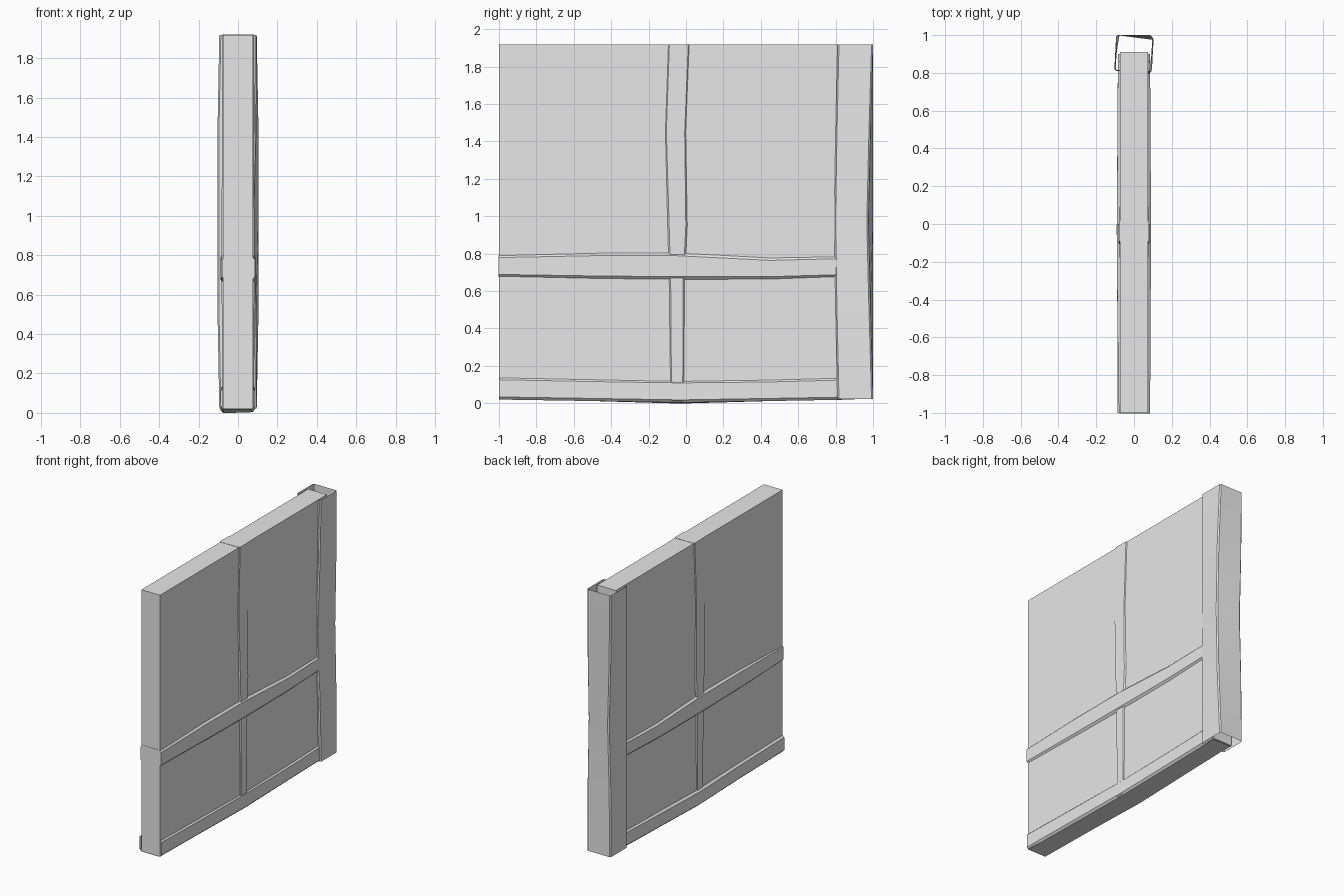
import bpy, bmesh
from math import cos, sin, radians

old = bpy.data.objects.get("Cube")
if old:
    bpy.data.objects.remove(old, do_unlink=True)

grey = bpy.data.materials.new("plain grey")
grey.use_nodes = True
colour = (0.8, 0.8, 0.8, 1)
grey.diffuse_color = colour
grey.node_tree.nodes["Principled BSDF"].inputs["Base Color"].default_value = colour


def finish(name, bm):
    bmesh.ops.recalc_face_normals(bm, faces=bm.faces)
    mesh = bpy.data.meshes.new(name)
    bm.to_mesh(mesh)
    bm.free()
    mesh.materials.append(grey)
    ob = bpy.data.objects.new(name, mesh)
    bpy.context.collection.objects.link(ob)
    bpy.ops.object.select_all(action="DESELECT")
    ob.select_set(True)
    bpy.context.view_layer.objects.active = ob
    bpy.ops.object.shade_smooth_by_angle(angle=radians(35))


def beam(name, axis, rings, chamfer, caps=()):
    """Loft a chamfered rectangle through rings of
    (position along axis, x low, x high, other low, other high, twist)."""
    bm = bmesh.new()
    loops = []
    for t, x0, x1, w0, w1, twist in rings:
        cx, cw, hx, hw = (x0 + x1) / 2, (w0 + w1) / 2, (x1 - x0) / 2, (w1 - w0) / 2
        a, c = radians(twist), chamfer
        loop = []
        for sx, sw, flip in ((1, 1, 0), (-1, 1, 1), (-1, -1, 0), (1, -1, 1)):
            pair = [(sx * hx, sw * (hw - c)), (sx * (hx - c), sw * hw)]
            for u, v in (pair[::-1] if flip else pair):
                x = cx + u * cos(a) - v * sin(a)
                w = cw + u * sin(a) + v * cos(a)
                loop.append(bm.verts.new((x, w, t) if axis == "z" else (x, t, w)))
        loops.append(loop)
    for lo, hi in zip(loops, loops[1:]):
        for i in range(len(lo)):
            j = (i + 1) % len(lo)
            bm.faces.new((lo[i], lo[j], hi[j], hi[i]))
    for end in caps:
        bm.faces.new(loops[end])
    finish(name, bm)


# Flat wall slab
bm = bmesh.new()
bmesh.ops.create_cube(bm, size=1)
for v in bm.verts:
    v.co.x *= 0.15
    v.co.y = 0.91 if v.co.y > 0 else -1
    v.co.z = 1.917 if v.co.z > 0 else 0.022
finish("wall_panel", bm)

# Open, slightly twisted post wrapping the rear end
beam("end_post", "z", [
    (0.022, -0.095, 0.095, 0.81, 1.0, 0),
    (0.5, -0.098, 0.098, 0.806, 0.993, -4),
    (0.97, -0.092, 0.092, 0.803, 0.988, -8),
    (1.45, -0.098, 0.098, 0.806, 0.993, -4),
    (1.917, -0.095, 0.095, 0.81, 1.0, 0)], 0.008)

# Slim upright in the middle
beam("middle_upright", "z", [
    (0.01, -0.08, 0.08, -0.085, -0.01, 0),
    (0.67, -0.083, 0.083, -0.09, -0.007, 0),
    (0.95, -0.084, 0.083, -0.098, 0.007, 0),
    (1.45, -0.08, 0.08, -0.113, 0.001, 0),
    (1.919, -0.08, 0.08, -0.097, 0.02, 0)], 0.008, (0, -1))

# Horizontal rail and bottom sill
beam("middle_rail", "y", [
    (-1.002, -0.08, 0.085, 0.675, 0.793, 0),
    (-0.5, -0.088, 0.088, 0.667, 0.803, 0),
    (-0.05, -0.09, 0.09, 0.663, 0.803, 0),
    (0.45, -0.088, 0.088, 0.663, 0.778, 0),
    (0.86, -0.085, 0.085, 0.675, 0.788, 0)], 0.014, (0, -1))
beam("bottom_sill", "y", [
    (-1.0, -0.088, 0.085, 0.02, 0.14, 0),
    (-0.5, -0.088, 0.085, 0.012, 0.13, 0),
    (-0.03, -0.09, 0.085, 0.001, 0.12, 2),
    (0.45, -0.088, 0.085, 0.012, 0.128, 0),
    (0.9, -0.085, 0.085, 0.02, 0.14, 0)], 0.014, (-1,))
